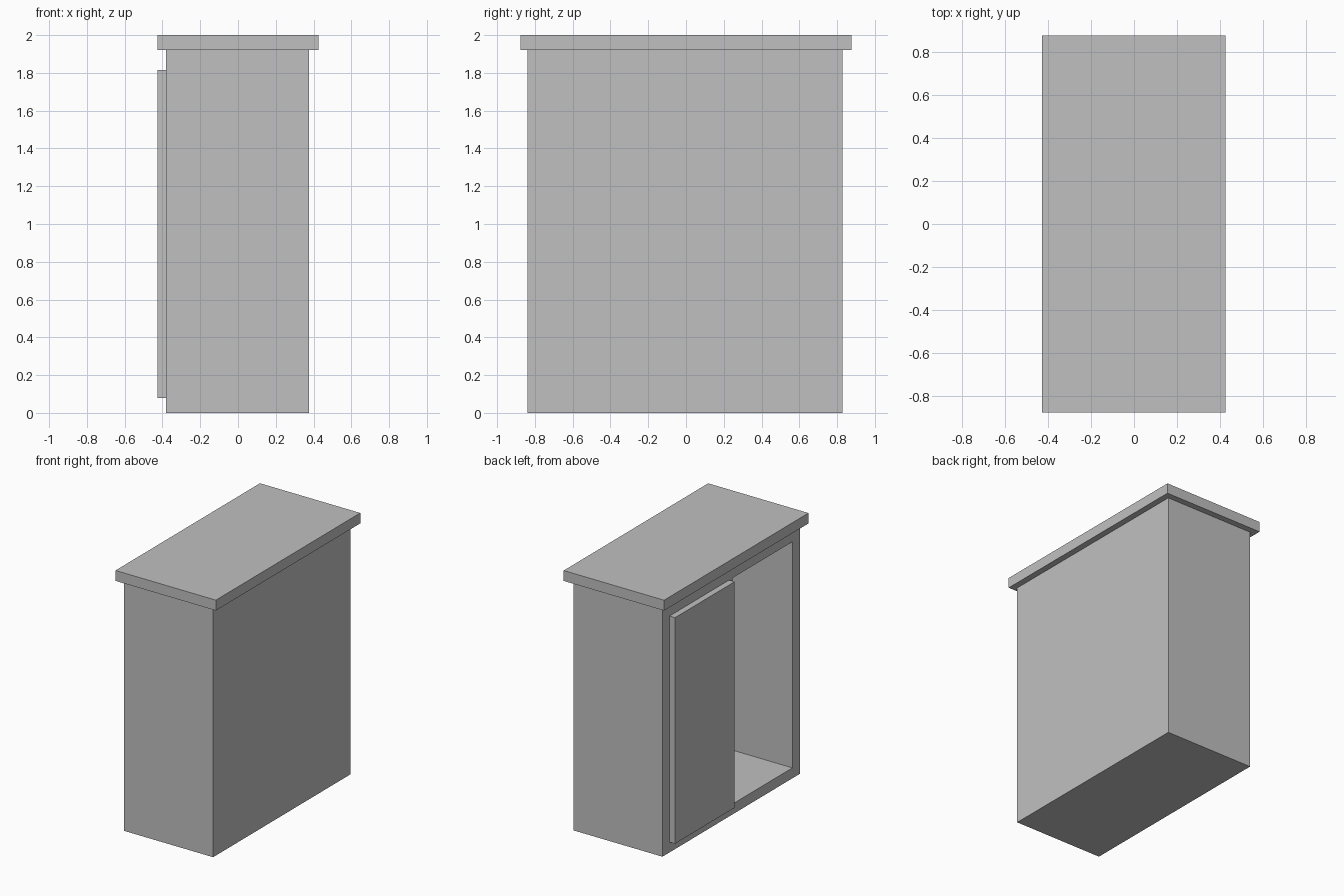
import bpy
from mathutils import Vector

# Remove the default object
default = bpy.data.objects.get("Cube")
if default:
    bpy.data.objects.remove(default, do_unlink=True)

# Single flat colour
grey = bpy.data.materials.new("light_grey")
grey.use_nodes = True
colour = (0.53, 0.53, 0.53, 1)
grey.diffuse_color = colour
grey.node_tree.nodes["Principled BSDF"].inputs["Base Color"].default_value = colour


def box(name, low, high):
    """Add a box spanning two opposite corners."""
    low, high = Vector(low), Vector(high)
    bpy.ops.mesh.primitive_cube_add(size=1)
    obj = bpy.context.object
    obj.name = obj.data.name = name
    for v in obj.data.vertices:
        v.co = Vector(c * s for c, s in zip(v.co, high - low)) + (low + high) / 2
    obj.data.materials.append(grey)
    return obj


side = -0.38                  # plane of the doorway wall
door_low, door_high = 0.08, 1.815

# Cabinet body with a deep compartment cut into one half of the doorway wall
body = box("cabinet_body", (side, -0.84, 0), (0.377, 0.828, 1.92))
cutter = box("compartment_cutter", (side - 0.1, -0.748, door_low), (0.3, -0.024, door_high))
cutter.hide_render = True
cutter.hide_viewport = True
cut = body.modifiers.new("compartment", "BOOLEAN")
cut.operation = "DIFFERENCE"
cut.solver = "EXACT"
cut.object = cutter
bpy.context.view_layer.objects.active = body
bpy.ops.object.modifier_apply(modifier=cut.name)
bpy.data.objects.remove(cutter, do_unlink=True)

# Raised door on the other half
box("door", (-0.427, 0.02, door_low), (side, 0.743, door_high))

# Overhanging top slab
box("top_slab", (-0.427, -0.876, 1.92), (0.425, 0.876, 2))
